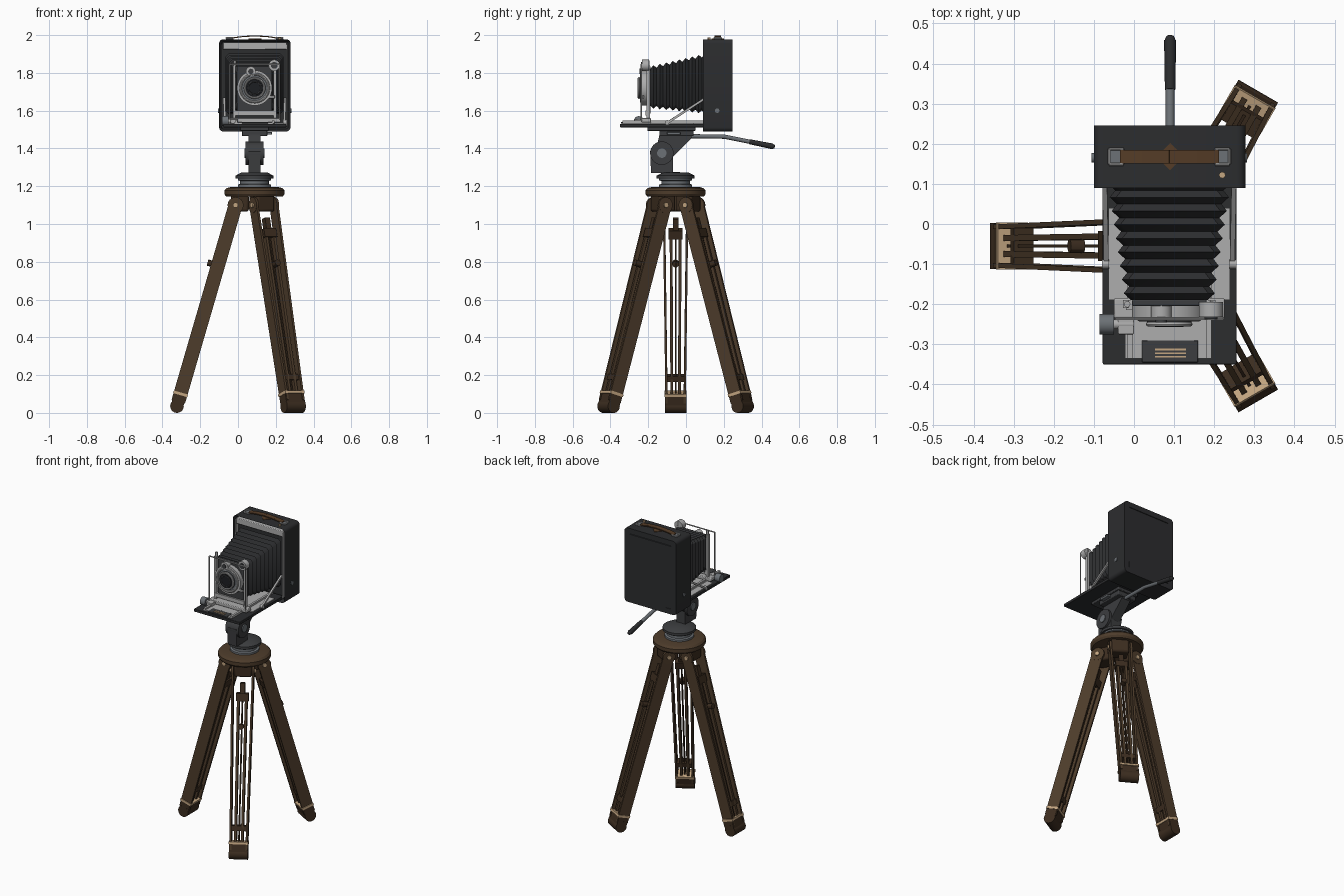
import bpy, bmesh, math
from mathutils import Matrix, Vector

cube = bpy.data.objects.get("Cube")
if cube:
    bpy.data.objects.remove(cube, do_unlink=True)


def material(name, r, g, b):
    m = bpy.data.materials.new(name)
    m.use_nodes = True
    m.diffuse_color = (r, g, b, 1)
    m.node_tree.nodes["Principled BSDF"].inputs["Base Color"].default_value = (r, g, b, 1)
    return m


BLACK = material("black leather", .025, .026, .028)
DARK = material("dark metal", .045, .047, .05)
GLASS = material("dark glass", .012, .013, .016)
SILVER = material("silver metal", .42, .42, .42)
STEEL = material("grey steel", .15, .165, .18)
WOOD = material("brown wood", .075, .045, .024)
DEEP = material("deep brown wood", .045, .026, .014)
BRASS = material("pale brass", .55, .38, .22)
STRAP = material("brown leather", .09, .045, .02)
made = []
CX, CY = .087, -.055          # tripod axis
X = .088                      # camera centre line
I = Matrix.Identity(4)


def finish(name, bm, mat, M=I):
    bmesh.ops.recalc_face_normals(bm, faces=bm.faces)
    bm.transform(M)
    me = bpy.data.meshes.new(name)
    bm.to_mesh(me)
    bm.free()
    me.materials.append(mat)
    ob = bpy.data.objects.new(name, me)
    bpy.context.collection.objects.link(ob)
    made.append(ob)
    return ob


def bevel(ob, width, segments=2):
    m = ob.modifiers.new("bevel", "BEVEL")
    m.width, m.segments, m.limit_method = width, segments, "ANGLE"
    return ob


def box(name, x, y, z, mat, bev=0, M=I):
    """Box from three (low, high) ranges."""
    bm = bmesh.new()
    bmesh.ops.create_cube(bm, size=1)
    size = Vector((x[1] - x[0], y[1] - y[0], z[1] - z[0]))
    mid = Vector((x[0] + x[1], y[0] + y[1], z[0] + z[1])) / 2
    bm.transform(Matrix.Translation(mid) @ Matrix.Diagonal(size).to_4x4())
    ob = finish(name, bm, mat, M)
    return bevel(ob, bev) if bev else ob


def axis_frame(p0, p1):
    p0, p1 = Vector(p0), Vector(p1)
    w = (p1 - p0).normalized()
    ref = Vector((0, 1, 0)) if abs(w.y) < .9 else Vector((1, 0, 0))
    v = (ref - w * ref.dot(w)).normalized()
    u = v.cross(w)
    R = Matrix((u, v, w)).transposed().to_4x4()
    return Matrix.Translation((p0 + p1) / 2) @ R, (p1 - p0).length


def rod(name, p0, p1, r, mat, M=I, r2=None, n=24):
    F, length = axis_frame(p0, p1)
    bm = bmesh.new()
    bmesh.ops.create_cone(bm, cap_ends=True, segments=n, radius1=r,
                          radius2=r if r2 is None else r2, depth=length)
    return finish(name, bm, mat, M @ F)


def beam(name, p0, p1, width, depth, mat, M=I):
    """Straight bar: width across, depth in the leg's own plane."""
    F, length = axis_frame(p0, p1)
    h = (depth / 2, width / 2, length / 2)
    return box(name, *[(-a, a) for a in h], mat, 0, M @ F)


def lathe(name, profile, mat, M, n=48):
    bm = bmesh.new()
    vs = [bm.verts.new((r, 0, z)) for r, z in profile]
    es = [bm.edges.new(e) for e in zip(vs, vs[1:])]
    bmesh.ops.spin(bm, geom=vs + es, axis=(0, 0, 1), cent=(0, 0, 0),
                   angle=2 * math.pi, steps=n)
    bmesh.ops.remove_doubles(bm, verts=bm.verts, dist=1e-4)
    return finish(name, bm, mat, M)


def prism(name, outline, x0, x1, mat):
    """Outline of (y, z) points pushed along x."""
    bm = bmesh.new()
    f = bm.faces.new([bm.verts.new((x0, y, z)) for y, z in outline])
    g = bmesh.ops.extrude_face_region(bm, geom=[f])["geom"]
    bmesh.ops.translate(bm, vec=(x1 - x0, 0, 0),
                        verts=[v for v in g if isinstance(v, bmesh.types.BMVert)])
    return finish(name, bm, mat)


def ring(name, y, z, r, thick, mat, x=X):
    bm = bmesh.new()
    prev = []
    for i in range(40):
        a = math.tau * i / 40
        c = Vector((math.cos(a), 0, math.sin(a)))
        prev.append([bm.verts.new(Vector((x, y, z)) + c * (r + thick * math.cos(b))
                     + Vector((0, thick * math.sin(b), 0)))
                     for b in [math.tau * k / 8 for k in range(8)]])
    for i in range(40):
        p, q = prev[i], prev[(i + 1) % 40]
        for k in range(8):
            bm.faces.new((p[k], p[(k + 1) % 8], q[(k + 1) % 8], q[k]))
    return finish(name, bm, mat)


# Tripod legs, each made in a radial frame
TOP, FOOT = Vector((.1, 0, 1.1)), Vector((.41, 0, .036))


def on_leg(z, side=0, out=0):
    p = TOP.lerp(FOOT, (TOP.z - z) / (TOP.z - FOOT.z))
    return p + Vector((out, side, out * .29))


for i, deg in enumerate((180, 60, -60)):
    M = Matrix.Translation((CX, CY, 0)) @ Matrix.Rotation(math.radians(deg), 4, "Z")
    tag = ("right", "back_left", "front_left")[i]
    for s in (-1, 1):
        beam(tag + "_outer_rail", on_leg(.06, s * .048), on_leg(1.11, s * .062), .012, .074, WOOD, M)
        beam(tag + "_inner_rail", on_leg(.08, s * .02), on_leg(.96, s * .024), .015, .05, WOOD, M)
        rod(tag + "_hinge_cheek", (.1, s * .056, 1.1), (.1, s * .069, 1.1), .042, WOOD, M)
        rod(tag + "_hinge_bolt", (.1, s * .069, 1.1), (.1, s * .077, 1.1), .014, BRASS, M, n=12)
    beam(tag + "_extension_board", on_leg(.1), on_leg(1.03), .008, .03, DEEP, M)
    beam(tag + "_extension_tip", on_leg(.96), on_leg(1.03), .03, .035, DEEP, M)
    beam(tag + "_inner_cap", on_leg(.925), on_leg(.97), .075, .055, DEEP, M)
    beam(tag + "_lower_brace", on_leg(.17), on_leg(.2), .095, .05, DEEP, M)
    beam(tag + "_shoe", on_leg(.036), on_leg(.095), .113, .066, DEEP, M)
    rod(tag + "_foot", FOOT + Vector((0, -.057, 0)), FOOT + Vector((0, .057, 0)), .036, DEEP, M)
    beam(tag + "_brass_band", on_leg(.094), on_leg(.108), .117, .078, BRASS, M)
    rod(tag + "_clamp_knob", on_leg(.78, 0, .02), on_leg(.78, 0, .055), .017, DEEP, M, n=12)
    box(tag + "_hinge_lug", (.03, .125), (-.054, .054), (1.065, 1.155), DEEP, .012, M)

# Tripod crown and pan base
C = Matrix.Translation((CX, CY, 0))
lathe("crown", [(0, 1.196), (.125, 1.196), (.148, 1.19), (.159, 1.178), (.159, 1.158),
                (.15, 1.145), (0, 1.145)], WOOD, C)
lathe("pan_base", [(0, 1.19), (.088, 1.19), (.088, 1.208), (.076, 1.212), (.076, 1.228),
                   (.088, 1.232), (.088, 1.245), (0, 1.245)], STEEL, C)
lathe("pan_disc", [(0, 1.24), (.1, 1.24), (.1, 1.256), (.07, 1.272), (0, 1.275)], DARK, C)

# Tilt head
prism("head_body", [(-.185, 1.27), (-.07, 1.27), (-.07, 1.355), (.03, 1.455), (.03, 1.475),
                    (-.14, 1.475), (-.15, 1.43), (-.19, 1.385)], .055, .12, DARK)
rod("tilt_drum", (.04, -.128, 1.375), (.135, -.128, 1.375), .062, DARK, n=32)
rod("tilt_drum_cap", (.034, -.128, 1.375), (.141, -.128, 1.375), .025, STEEL)
box("quick_plate", (.02, .155), (-.14, .04), (1.465, 1.495), DARK, .005)
box("camera_plate", (.012, .163), (-.205, .05), (1.493, 1.512), DARK, .004)
box("plate_lever", (.155, .18), (-.1, -.03), (1.473, 1.487), STEEL, .003)
rod("pan_arm_rear", (.09, .02, 1.465), (.09, .21, 1.462), .011, STEEL)
rod("pan_arm_bend", (.09, .205, 1.462), (.09, .35, 1.433), .011, STEEL)
rod("pan_grip", (.09, .335, 1.436), (.09, .458, 1.411), .013, BLACK, r2=.015)
bevel(rod("pan_grip_end", (.09, .455, 1.4115), (.09, .47, 1.4085), .015, BLACK, r2=.009), .003)

# Camera body: rounded shell with a shallow opening at the front
body = box("camera_body", (-.1, .278), (.09, .245), (1.49, 1.978), BLACK)
bm = bmesh.new()
bm.from_mesh(body.data)
upright = [e for e in bm.edges if abs(e.verts[0].co.y - e.verts[1].co.y) > .1]
bmesh.ops.bevel(bm, geom=upright, offset=.022, segments=5, affect="EDGES", profile=.5)
bm.normal_update()
front = [f for f in bm.faces if f.normal.y < -.9]
bmesh.ops.inset_region(bm, faces=front, thickness=.014)
bmesh.ops.translate(bm, verts=list({v for f in front for v in f.verts}), vec=(0, .03, 0))
back = [f for f in bm.faces if f.normal.y > .9]
for thickness, step in ((.035, 0), (.005, -.004), (.006, .004)):
    bmesh.ops.inset_region(bm, faces=back, thickness=thickness)
    bmesh.ops.translate(bm, verts=list({v for f in back for v in f.verts}), vec=(0, step, 0))
bm.to_mesh(body.data)
bm.free()
box("opening_top_trim", (-.08, .258), (.096, .122), (1.923, 1.962), SILVER, .004)
for s in (-1, 1):
    box("opening_side_trim", (X + s * .172 - .003, X + s * .172 + .003), (.094, .122), (1.52, 1.95), SILVER)
    rod("body_side_stud", (X + s * .185, .165, 1.6), (X + s * .194, .165, 1.6), .012, STEEL, n=16)

# Carrying strap with end loops
prism_pts = [(-.035, 1.984), (.02, 1.992), (.088, 1.996), (.156, 1.992), (.211, 1.984)]
for a, b in zip(prism_pts, prism_pts[1:]):
    beam("strap_section", (a[0], .168, a[1]), (b[0], .168, b[1]), .034, .006, STRAP)
diamond = rod("strap_diamond", (.09, .168, 1.976), (.09, .168, 1.981), .034, STRAP, n=4)
for s in (-1, 1):
    x = X + s * .132
    box("strap_mount", (x - .02, x + .02), (.148, .188), (1.976, 1.981), STEEL, .002)
    for y in (.149, .187):
        rod("strap_loop_side", (x - .018, y, 1.985), (x + .018, y, 1.985), .004, SILVER, n=8)
    rod("strap_loop_end", (x + s * .018, .149, 1.985), (x + s * .018, .187, 1.985), .004, SILVER, n=8)
rod("release_button", (.22, .122, 1.975), (.22, .122, 1.988), .008, BRASS, n=12)

# Pleated bellows
bm = bmesh.new()
rings, PLEATS = [], 9
for k in range(2 * PLEATS + 1):
    t = k / (2 * PLEATS)
    a = (.008 if k % 2 else -.008)
    hw, zt, zb = .148 - .045 * t + a, 1.898 - .07 * t + a, 1.59 + .03 * t - a
    y, c = .118 - .308 * t, .016
    pts = []
    for sx, sz in ((1, 1), (-1, 1), (-1, 0), (1, 0)):
        z, dz = (zt, -c) if sz else (zb, c)
        pair = [(X + sx * hw, y, z + dz), (X + sx * (hw - c), y, z)]
        pts += pair if sx == (1 if sz else -1) else pair[::-1]
    rings.append([bm.verts.new(p) for p in pts])
for p, q in zip(rings, rings[1:]):
    for j in range(8):
        bm.faces.new((p[j], p[(j + 1) % 8], q[(j + 1) % 8], q[j]))
bm.faces.new(rings[-1])
finish("bellows", bm, BLACK)

# Drop bed, rails and struts
box("bed", (-.078, .256), (-.35, .11), (1.512, 1.53), BLACK, .003)
box("bed_track_plate", (-.022, .185), (-.335, .09), (1.53, 1.537), SILVER)
box("track_front_recess", (.02, .16), (-.345, -.29), (1.533, 1.539), DARK, .002)
for k in range(3):
    box("brass_scale_strip", (.052, .13), (-.333 + k * .009, -.329 + k * .009), (1.538, 1.541), BRASS)
for s in (-1, 1):
    x = X + s * .098
    box("track_rail", (x - .007, x + .007), (-.335, .09), (1.533, 1.547), SILVER)
    box("bed_side_plate", tuple(sorted((X + s * .105, X + s * .152))), (-.19, .04), (1.53, 1.535), SILVER)
    beam("bed_strut", (X + s * .161, .1, 1.665), (X + s * .157, -.1, 1.535), .012, .012, SILVER)
    rod("strut_pivot", (X + s * .15, -.1, 1.538), (X + s * .168, -.1, 1.538), .012, SILVER, n=16)
rod("focus_shaft", (-.06, -.25, 1.545), (.0, -.25, 1.545), .012, SILVER)
rod("focus_knob", (-.086, -.25, 1.545), (-.05, -.25, 1.545), .026, STEEL, n=20)
box("focus_block", (-.04, 0), (-.275, -.225), (1.53, 1.556), SILVER, .003)

# Front standard and frame finder
box("standard_foot", (-.05, .226), (-.235, -.185), (1.537, 1.56), SILVER, .004)
box("lens_board", (-.005, .181), (-.205, -.188), (1.585, 1.835), DARK, .004)
for s in (-1, 1):
    box("standard_upright", (X + s * .108 - .007, X + s * .108 + .007), (-.21, -.19), (1.55, 1.84), SILVER)
    rod("finder_wire_side", (X + s * .132, -.236, 1.55), (X + s * .132, -.236, 1.845), .004, SILVER, n=8)
    rod("standard_lock", (X + s * .105, -.2, 1.835), (X + s * .105, -.2, 1.865), .008, SILVER, n=12)
rod("finder_wire_top", (X - .134, -.236, 1.845), (X + .134, -.236, 1.845), .004, SILVER, n=8)
box("standard_lower_bar", (-.02, .196), (-.215, -.19), (1.575, 1.6), SILVER)

# Shutter and lens
LZ = 1.72
rod("shutter_case", (X, -.203, LZ), (X, -.232, LZ), .093, SILVER, n=48)
rod("shutter_face", (X, -.231, LZ), (X, -.236, LZ), .078, STEEL, n=48)
ring("speed_ring", -.236, LZ, .074, .007, SILVER)
rod("lens_barrel", (X, -.23, LZ), (X, -.25, LZ), .056, DARK, n=40)
ring("lens_rim", -.25, LZ, .052, .006, SILVER)
rod("front_glass", (X, -.25, LZ), (X, -.254, LZ), .046, GLASS, n=40)
ring("glass_retainer", -.253, LZ, .034, .004, DARK)
rod("speed_dial", (.068, -.2, 1.808), (.068, -.24, 1.808), .026, SILVER)
rod("speed_dial_centre", (.068, -.239, 1.808), (.068, -.245, 1.808), .014, DARK)
rod("reflex_finder", (.192, -.195, 1.84), (.192, -.232, 1.84), .03, SILVER)
rod("reflex_finder_glass", (.192, -.231, 1.84), (.192, -.237, 1.84), .018, DARK)
box("shutter_lever", (.16, .195), (-.232, -.222), (1.665, 1.68), SILVER, .002)

# Smooth curved parts, keep edges sharp
bpy.ops.object.select_all(action="DESELECT")
for ob in made:
    ob.select_set(True)
bpy.context.view_layer.objects.active = made[0]
bpy.ops.object.shade_smooth_by_angle(angle=math.radians(30))
